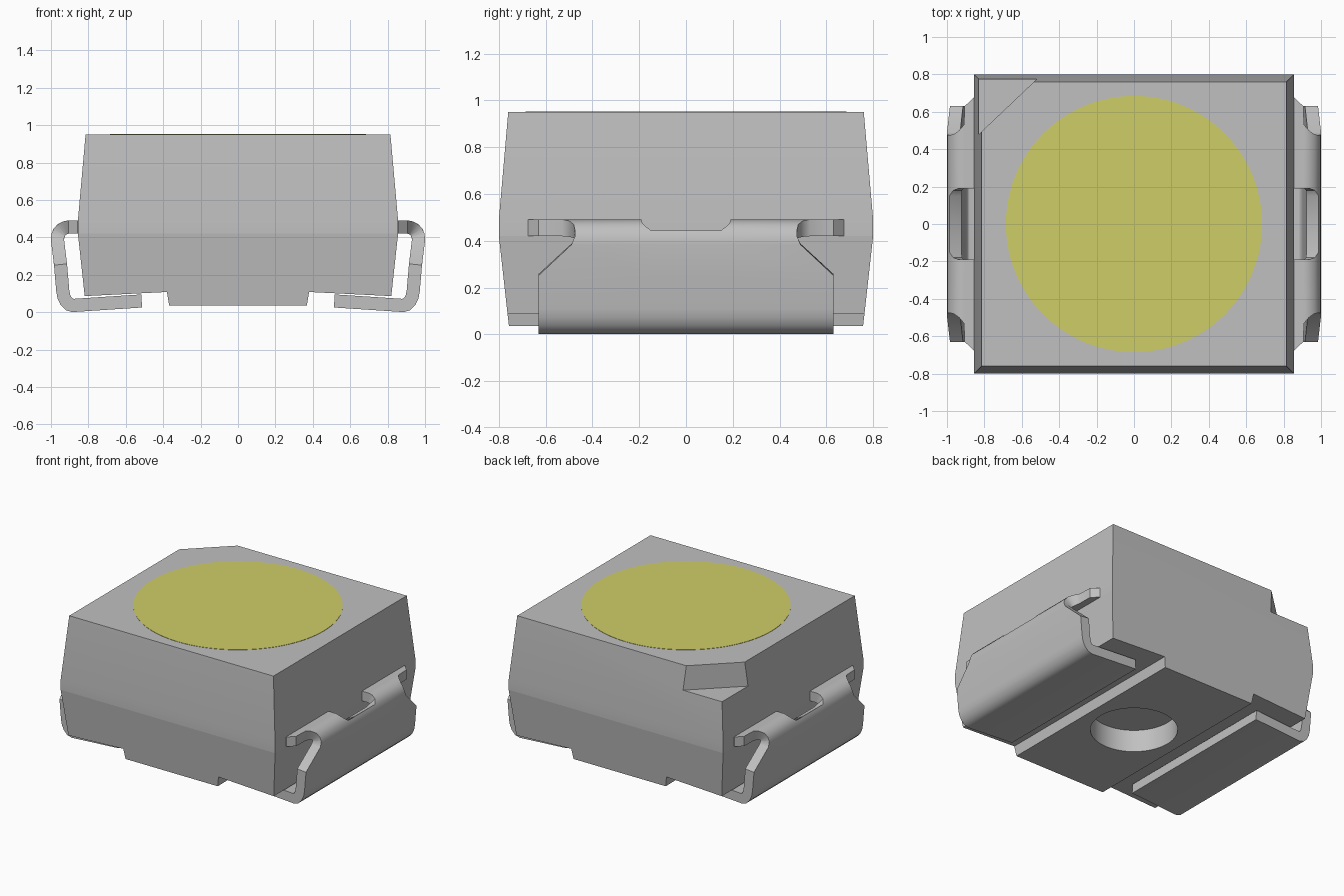
import bpy, bmesh, math
from mathutils import Vector

cube = bpy.data.objects.get("Cube")
if cube:
    bpy.data.objects.remove(cube, do_unlink=True)


def material(name, rgb):
    m = bpy.data.materials.new(name)
    m.use_nodes = True
    m.diffuse_color = (*rgb, 1)
    bsdf = next(n for n in m.node_tree.nodes if n.type == 'BSDF_PRINCIPLED')
    bsdf.inputs["Base Color"].default_value = (*rgb, 1)
    return m


grey = material("light grey", (0.53, 0.53, 0.53))
yellow = material("phosphor yellow", (0.62, 0.62, 0.135))


def new_object(name, bm, mat):
    bmesh.ops.recalc_face_normals(bm, faces=bm.faces[:])
    mesh = bpy.data.meshes.new(name)
    bm.to_mesh(mesh)
    bm.free()
    ob = bpy.data.objects.new(name, mesh)
    mesh.materials.append(mat)
    bpy.context.collection.objects.link(ob)
    return ob


def activate(ob):
    bpy.ops.object.select_all(action='DESELECT')
    ob.select_set(True)
    bpy.context.view_layer.objects.active = ob


def loft(name, rings, mat):
    """Closed solid through rings of equal point count."""
    bm = bmesh.new()
    rows = [[bm.verts.new(p) for p in ring] for ring in rings]
    n = len(rows[0])
    for a, b in zip(rows, rows[1:]):
        for i in range(n):
            j = (i + 1) % n
            bm.faces.new((a[i], a[j], b[j], b[i]))
    bm.faces.new(rows[0][::-1])
    bm.faces.new(rows[-1])
    return new_object(name, bm, mat)


def cylinder(name, radius, z0, z1, mat):
    turn = [2 * math.pi * i / 96 for i in range(96)]
    return loft(name, [[(radius * math.cos(a), radius * math.sin(a), z) for a in turn]
                       for z in (z0, z1)], mat)


def cut(ob, cutter):
    cutter.hide_render = True
    mod = ob.modifiers.new("cut", 'BOOLEAN')
    mod.operation = 'DIFFERENCE'
    mod.solver = 'EXACT'
    mod.object = cutter
    activate(ob)
    bpy.ops.object.modifier_apply(modifier=mod.name)
    bpy.data.objects.remove(cutter, do_unlink=True)


# Housing: block tapering up and down from a narrow waist band
sections = [(0.035, 0.814, 0.757), (0.42, 0.856, 0.80),
            (0.49, 0.856, 0.80), (0.95, 0.815, 0.76)]
housing = loft("housing", [[(-x, -y, z), (x, -y, z), (x, y, z), (-x, y, z)]
                           for z, x, y in sections], grey)

# Underside steps that leave room for the lead feet
step = [(0.367, -0.1), (0.367, 0.03), (0.38, 0.108), (1.0, 0.077), (1.0, -0.1)]
for side in (-1, 1):
    cut(housing, loft("step_cutter", [[(side * x, y, z) for x, z in step]
                                      for y in (-1, 1)], grey))

# Round pocket in the underside
cut(housing, cylinder("pocket_cutter", 0.285, -0.1, 0.195, grey))

# Polarity notch in one top corner
notch = [(-0.24, 1.04), (-1.125, 1.04), (-1.125, 0.20)]
cut(housing, loft("notch_cutter", [[(x, y, z) for x, y in notch]
                                   for z in (0.775, 1.1)], grey))
activate(housing)
bpy.ops.object.shade_smooth_by_angle(angle=math.radians(6))

# Light window on top
cylinder("light_window", 0.685, 0.946, 0.952, yellow)

# Bent sheet leads: x, z along the bend, half width, half width of centre slot
stations = [
    (0.800, 0.455, 0.675, 0.19), (0.858, 0.455, 0.675, 0.19),
    (0.905, 0.455, 0.630, 0.19), (0.908, 0.455, 0.530, 0.19),
    (0.925, 0.451, 0.500, 0.19), (0.943, 0.441, 0.480, 0.18),
    (0.955, 0.428, 0.475, 0.15), (0.963, 0.410, 0.475, 0.15),
    (0.965, 0.385, 0.490, 0.15), (0.949, 0.255, 0.630, 0.15),
    (0.937, 0.115, 0.630, 0.15), (0.931, 0.083, 0.630, 0.15),
    (0.919, 0.058, 0.630, 0.15), (0.903, 0.042, 0.630, 0.15),
    (0.883, 0.036, 0.630, 0.15), (0.515, 0.060, 0.630, 0.15),
]
SLOT_END = 6  # spans before this station have the centre slot


def lead(name, side):
    bm = bmesh.new()
    rows = [[bm.verts.new((side * x, y, z)) for y in (-w, -s, s, w)]
            for x, z, w, s in stations]
    for i, (a, b) in enumerate(zip(rows, rows[1:])):
        for c in range(3):
            if c == 1 and i < SLOT_END:
                continue
            bm.faces.new((a[c], a[c + 1], b[c + 1], b[c]))
    ob = new_object(name, bm, grey)
    mod = ob.modifiers.new("thickness", 'SOLIDIFY')
    mod.thickness = 0.07
    mod.offset = 0
    mod.use_even_offset = True
    activate(ob)
    bpy.ops.object.modifier_apply(modifier=mod.name)
    bpy.ops.object.shade_smooth_by_angle(angle=math.radians(35))


lead("left_lead", 1)
lead("right_lead", -1)
